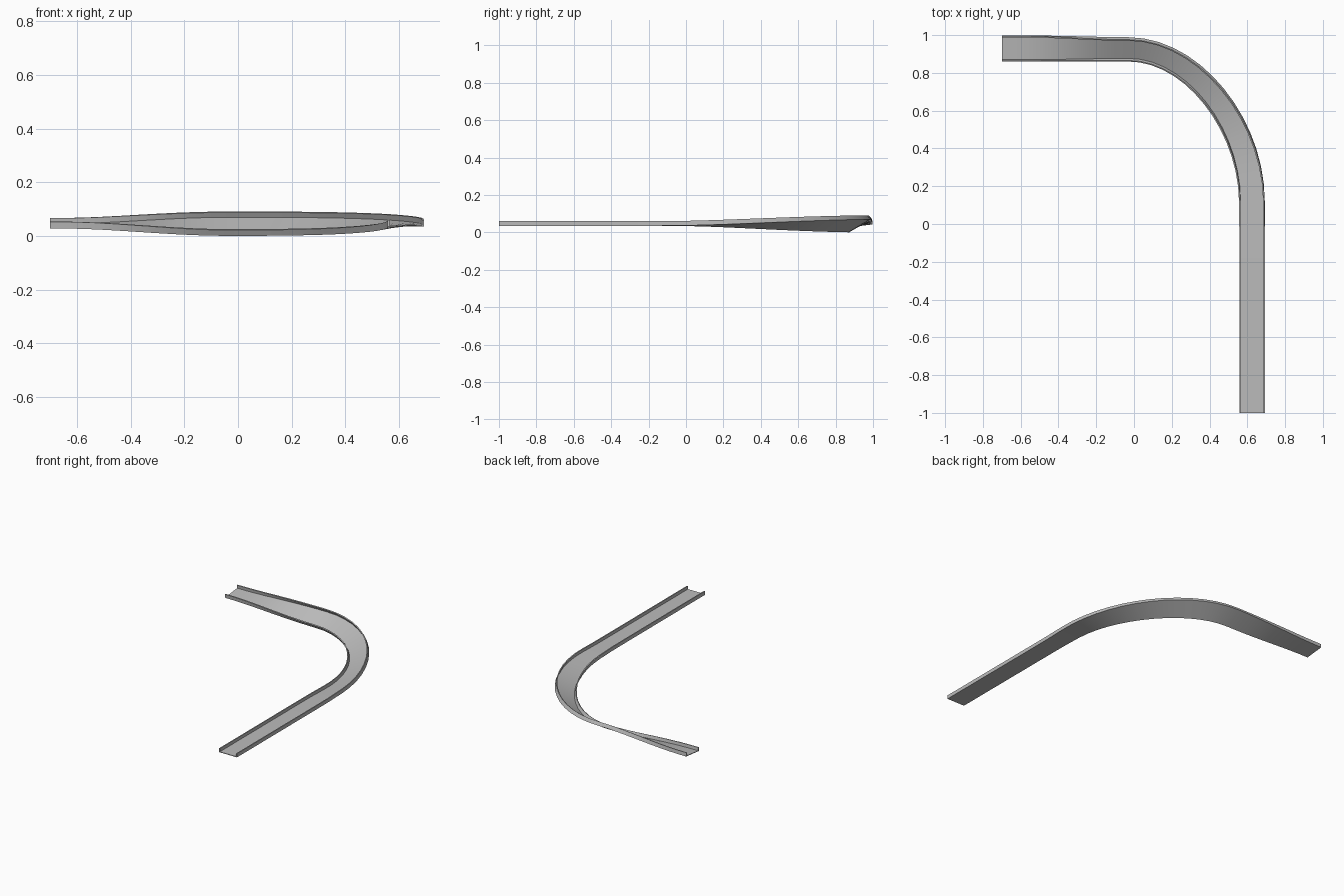
import bpy, bmesh, math
from mathutils import Vector
from mathutils.geometry import interpolate_bezier

cube = bpy.data.objects.get("Cube")
if cube:
    bpy.data.objects.remove(cube, do_unlink=True)

HALF, WALL, LIP, FLOOR, BASE = 0.0675, 0.025, 0.007, 0.004, 0.035
BANK_MAX, BANK_END = math.radians(31), math.radians(6)

grey = bpy.data.materials.new("track grey")
grey.use_nodes = True
colour = (0.5, 0.5, 0.5, 1)
grey.diffuse_color = colour
grey.node_tree.nodes["Principled BSDF"].inputs["Base Color"].default_value = colour


def ease(t):
    t = max(0, min(1, t))
    return t * t * (3 - 2 * t)


# Centre line: long straight, flattened bend, short straight
a, b = Vector((0.625, 0.12, 0)), Vector((-0.03, 0.931, 0))
bend = interpolate_bezier(a, a + Vector((0, 0.41, 0)), b + Vector((0.345, 0, 0)), b, 15)
path = [Vector((0.625, -1 + 1.12 * i / 8, 0)) for i in range(8)]
path += bend
path += [Vector((b.x + (-0.7 - b.x) * i / 10, 0.931, 0)) for i in range(1, 11)]

# Channel section: (towards outside of the bend, up)
half = [(HALF, 0), (HALF, WALL), (HALF - LIP, WALL), (HALF - LIP, FLOOR)]
section = half + [(-u, v) for u, v in reversed(half)]

bm = bmesh.new()
rings = []
for i, p in enumerate(path):
    t = (path[min(i + 1, len(path) - 1)] - path[max(i - 1, 0)]).normalized()
    out = Vector((t.y, -t.x, 0))
    # Banking rises through the bend and relaxes along the short straight
    if p.x > b.x:
        s = max(0, min(1, (p.y + 0.05) / 0.98))
        bank = BANK_MAX * (0.5 * s + 0.5 * ease(s))
    else:
        bank = BANK_MAX + (BANK_END - BANK_MAX) * ease((b.x - p.x) / 0.64)
    c, s = math.cos(bank), math.sin(bank)
    rings.append([bm.verts.new(p + out * (u * c - v * s) + Vector((0, 0, BASE + u * s + v * c)))
                  for u, v in section])

n = len(section)
for r0, r1 in zip(rings, rings[1:]):
    for k in range(n):
        bm.faces.new((r0[k], r0[(k + 1) % n], r1[(k + 1) % n], r1[k]))
bm.faces.new(rings[0])
bm.faces.new(rings[-1])
bmesh.ops.recalc_face_normals(bm, faces=bm.faces)

mesh = bpy.data.meshes.new("banked_track")
bm.to_mesh(mesh)
bm.free()
mesh.materials.append(grey)
track = bpy.data.objects.new("banked_track", mesh)
bpy.context.collection.objects.link(track)
bpy.context.view_layer.objects.active = track
track.select_set(True)
bpy.ops.object.shade_smooth_by_angle(angle=math.radians(30))
